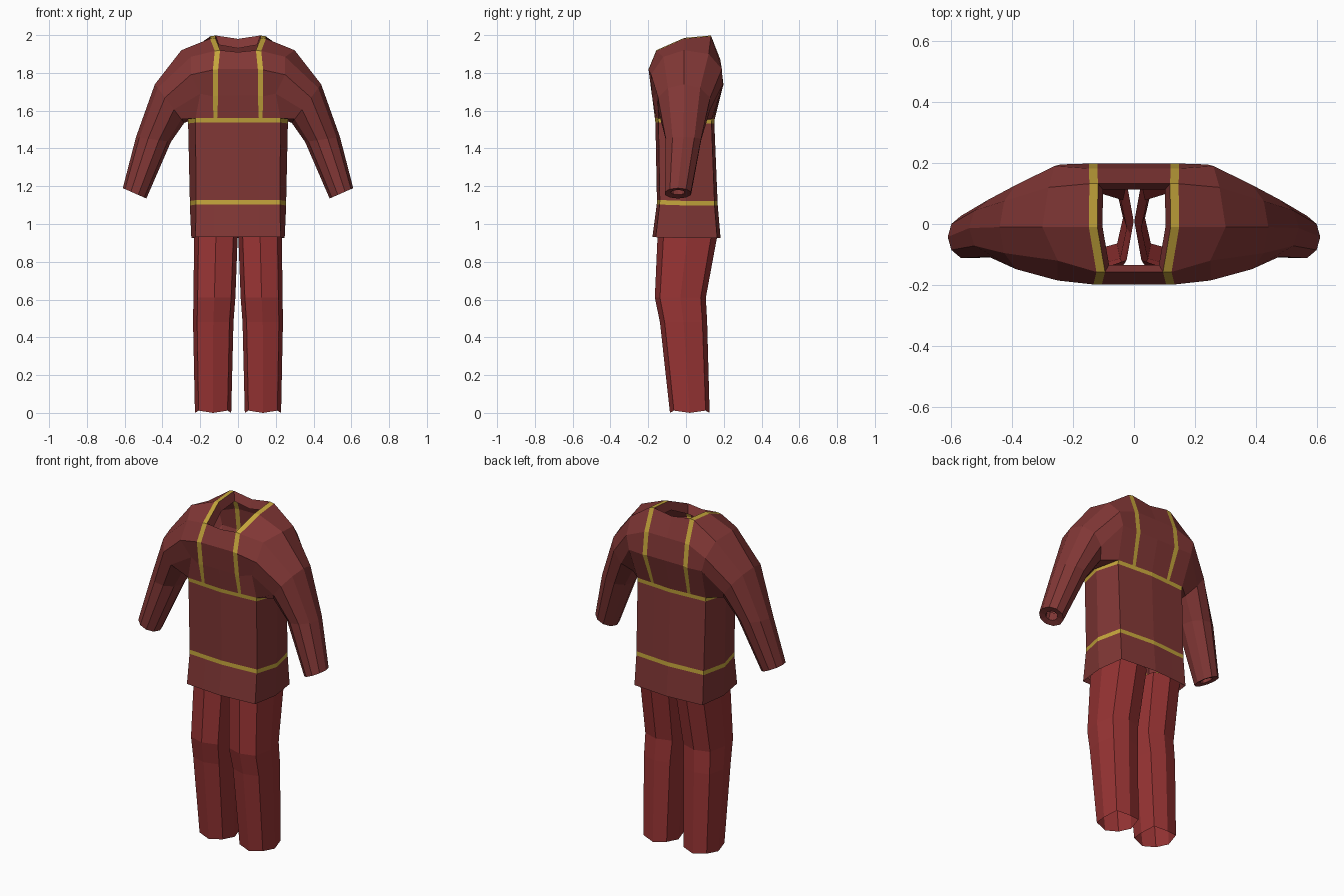
import bpy, bmesh
from math import sin, cos, pi
from mathutils import Vector

if "Cube" in bpy.data.objects:
    bpy.data.objects.remove(bpy.data.objects["Cube"])


def material(name, rgb):
    m = bpy.data.materials.new(name)
    m.diffuse_color = (*rgb, 1)
    m.use_nodes = True
    m.node_tree.nodes["Principled BSDF"].inputs["Base Color"].default_value = m.diffuse_color
    return m


JACKET = material("jacket_cloth", (0.22, 0.038, 0.036))
TRIM = material("yellow_trim", (0.56, 0.38, 0.045))
TROUSERS = material("trouser_cloth", (0.31, 0.034, 0.034))


def ring(bm, pts):
    return [bm.verts.new(p) for p in pts]


def bridge(bm, a, b, closed=False, trim=()):
    """Quads between two point rows; faces listed in trim are yellow."""
    n = len(a)
    for i in range(n if closed else n - 1):
        j = (i + 1) % n
        f = bm.faces.new((a[i], a[j], b[j], b[i]))
        f.material_index = int(i in trim)


def finish(name, bm, mats):
    bmesh.ops.recalc_face_normals(bm, faces=bm.faces)
    me = bpy.data.meshes.new(name)
    bm.to_mesh(me)
    bm.free()
    for m in mats:
        me.materials.append(m)
    ob = bpy.data.objects.new(name, me)
    bpy.context.collection.objects.link(ob)
    mod = ob.modifiers.new("mirror", 'MIRROR')
    mod.use_clip = True
    mod.merge_threshold = 0.0005
    return ob


# Jacket: lower body, right half, front centre round to back centre
bm = bmesh.new()
levels = [  # z, front y, back y, corner x, side x
    (0.925, -0.178, 0.183, 0.225, 0.247),
    (1.098, -0.155, 0.168, 0.222, 0.255),
    (1.122, -0.154, 0.167, 0.222, 0.255),
    (1.532, -0.162, 0.150, 0.225, 0.264),
    (1.555, -0.165, 0.152, 0.225, 0.264)]
rings = []
for z, yf, yb, xa, xs in levels:
    cols = (0, 0.11, 0.13, xa)
    front = [(x, yf * (1 - 0.1 * x / xa), z + 0.005) for x in cols]
    back = [(x, yb * (1 - 0.1 * x / xa), z) for x in reversed(cols)]
    rings.append(ring(bm, front + [(xs, 0, z)] + back))
for k in range(4):
    bridge(bm, rings[k], rings[k + 1], trim=range(8) if k in (1, 3) else ())
lip = ring(bm, [(v.co.x * 0.93, v.co.y * 0.9, v.co.z + 0.02) for v in rings[0]])
bridge(bm, rings[0], lip)

# Jacket: yoke, chest over the shoulder to the back
top = rings[-1]
shoulder = [  # neck-side x, y, z, then armhole x, y, z
    (0.105, -0.180, 1.68, 0.20, -0.155, 1.69),
    (0.105, -0.198, 1.82, 0.25, -0.185, 1.79),
    (0.095, -0.157, 1.92, 0.25, -0.12, 1.885),
    (0.120, -0.010, 1.985, 0.30, -0.01, 1.92),
    (0.118, 0.132, 1.998, 0.28, 0.12, 1.90),
    (0.120, 0.182, 1.87, 0.26, 0.19, 1.82),
    (0.120, 0.198, 1.74, 0.24, 0.195, 1.74)]
neck, strips = [], [top[0:4]]
for i, (x, y, z, ax, ay, az) in enumerate(shoulder):
    mid = None if i == 3 else bm.verts.new((0, y, {2: 1.91, 4: 1.98}.get(i, z)))
    strips.append([mid] + ring(bm, [(x, y, z), (x + 0.028, y, z - 0.004), (ax, ay, az)]))
strips.append(top[8:4:-1])
for k in range(8):
    a, b = strips[k], strips[k + 1]
    bridge(bm, a[1:], b[1:], trim=(0,))
    if a[0] and b[0]:
        bridge(bm, a[:2], b[:2])

# Jacket: turned-in collar
neck = [strips[3][0], strips[3][1], strips[4][1], strips[5][1], strips[5][0]]
inner = ring(bm, [(v.co.x * 0.86, v.co.y * 0.85, v.co.z - 0.05) for v in neck])
bridge(bm, neck, inner)

# Jacket: sleeve with turned-in cuff
prev = [top[4]] + [s[3] for s in strips]
sleeve = [  # top x, z, bottom x, z, front y, back y
    (0.44, 1.74, 0.285, 1.535, -0.155, 0.135),
    (0.54, 1.46, 0.355, 1.435, -0.112, 0.085),
    (0.61, 1.19, 0.485, 1.135, -0.115, 0.030),
    (0.575, 1.18, 0.515, 1.155, -0.080, -0.005),
    (0.565, 1.23, 0.505, 1.205, -0.080, -0.005)]
for tx, tz, bx, bz, y0, y1 in sleeve:
    c = Vector(((tx + bx) / 2, (y0 + y1) / 2, (tz + bz) / 2))
    u = Vector(((tx - bx) / 2, 0, (tz - bz) / 2))
    v = Vector((0, (y1 - y0) / 2, 0))
    cur = ring(bm, [c - u * cos(k * pi / 5) - v * sin(k * pi / 5) for k in range(10)])
    bridge(bm, prev, cur, closed=True)
    prev = cur
finish("jacket", bm, (JACKET, TRIM))

# Trousers: one open eight-sided leg, mirrored
bm = bmesh.new()
prev = None
leg = [  # z, inner x, outer x, front y, back y
    (0.005, 0.036, 0.228, -0.085, 0.125),
    (0.48, 0.024, 0.238, -0.138, 0.112),
    (0.61, 0.014, 0.236, -0.165, 0.105),
    (0.95, 0.001, 0.232, -0.150, 0.168)]
for z, x0, x1, y0, y1 in leg:
    pts = []
    for k in range(8):
        s = 1.13 if k % 2 else 1.0
        pts.append(((x0 + x1) / 2 + s * cos(k * pi / 4) * (x1 - x0) / 2,
                    (y0 + y1) / 2 + s * sin(k * pi / 4) * (y1 - y0) / 2,
                    z + (0.012 if z < 0.1 and k % 2 else 0) - (0.005 if z < 0.1 else 0)))
    cur = ring(bm, pts)
    if prev:
        bridge(bm, prev, cur, closed=True)
    prev = cur
finish("trousers", bm, (TROUSERS,))
